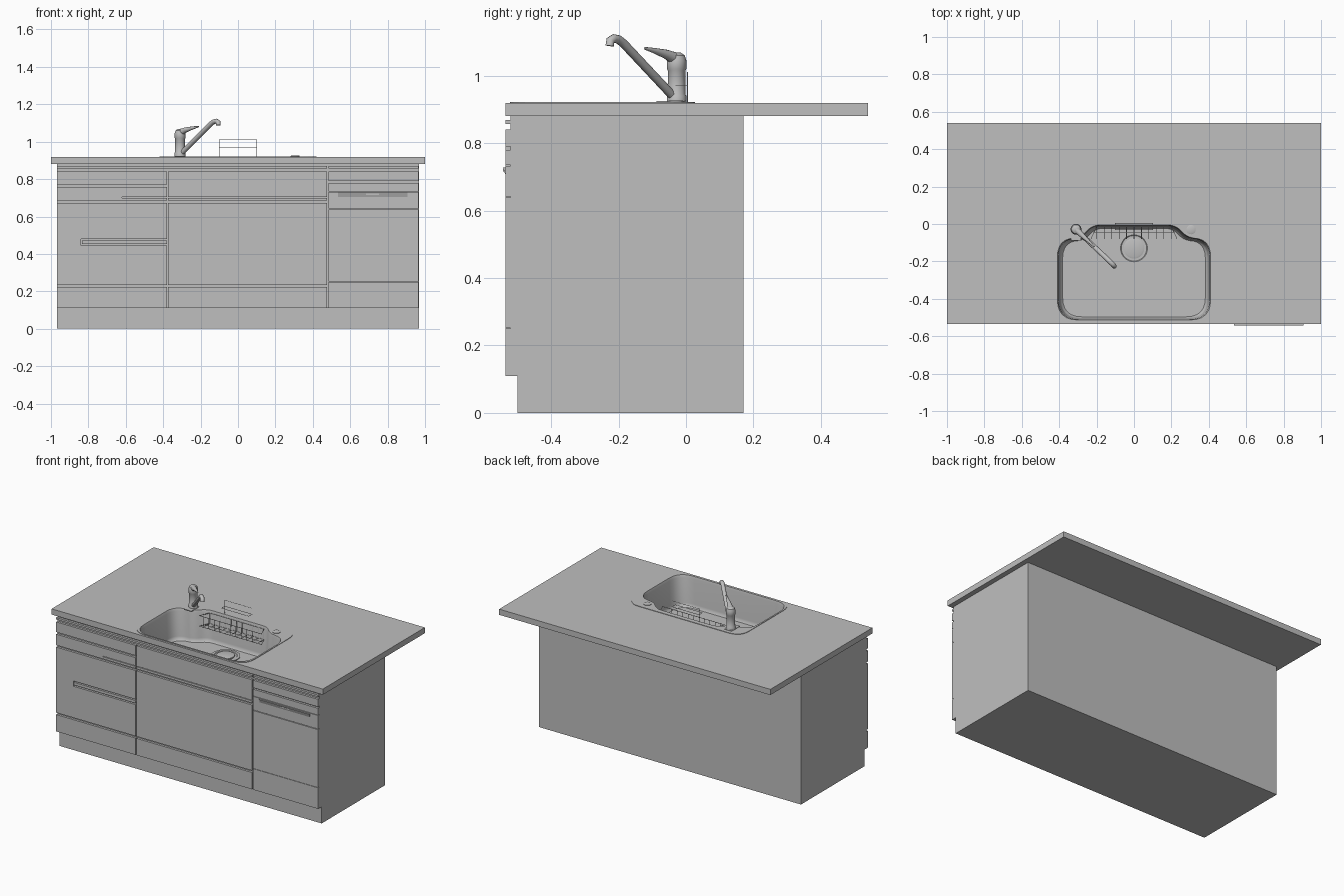
import bpy, bmesh, math
from mathutils import Vector

cube = bpy.data.objects.get("Cube")
if cube:
    bpy.data.objects.remove(cube, do_unlink=True)

grey = bpy.data.materials.new("light_grey")
grey.use_nodes = True
colour = (0.52, 0.52, 0.52, 1)
grey.diffuse_color = colour
grey.node_tree.nodes["Principled BSDF"].inputs["Base Color"].default_value = colour


def activate(obj):
    bpy.ops.object.select_all(action="DESELECT")
    obj.select_set(True)
    bpy.context.view_layer.objects.active = obj


def finish(name, bm, smooth=False):
    bmesh.ops.recalc_face_normals(bm, faces=bm.faces)
    mesh = bpy.data.meshes.new(name)
    bm.to_mesh(mesh)
    bm.free()
    mesh.materials.append(grey)
    obj = bpy.data.objects.new(name, mesh)
    bpy.context.collection.objects.link(obj)
    if smooth:
        activate(obj)
        bpy.ops.object.shade_smooth_by_angle(angle=math.radians(35))
    return obj


def loft(bm, loops, caps=(True, True)):
    rings = [[bm.verts.new(p) for p in loop] for loop in loops]
    n = len(rings[0])
    for a, b in zip(rings, rings[1:]):
        for i in range(n):
            j = (i + 1) % n
            bm.faces.new((a[i], a[j], b[j], b[i]))
    for ring, cap in zip((rings[0], rings[-1]), caps):
        if cap:
            bm.faces.new(ring)


def prism(name, outline, lo, hi, axis="z", smooth=False):
    place = (lambda p, t: (p[0], p[1], t)) if axis == "z" else (lambda p, t: (t, p[0], p[1]))
    bm = bmesh.new()
    loft(bm, [[place(p, t) for p in outline] for t in (lo, hi)])
    return finish(name, bm, smooth)


def box(name, x0, x1, y0, y1, z0, z1):
    return prism(name, [(x0, y0), (x1, y0), (x1, y1), (x0, y1)], z0, z1)


def lathe(name, cx, cy, profile, sides=24):
    angles = [math.tau * i / sides for i in range(sides)]
    bm = bmesh.new()
    loft(bm, [[(cx + r * math.cos(a), cy + r * math.sin(a), z) for a in angles] for r, z in profile])
    return finish(name, bm, True)


def rounded(corners, steps=6):
    """Outline with each (x, y, trim) corner replaced by a curve."""
    out = []
    n = len(corners)
    for i, (x, y, trim) in enumerate(corners):
        p = Vector((x, y))
        a = p + (Vector(corners[i - 1][:2]) - p).normalized() * trim
        b = p + (Vector(corners[(i + 1) % n][:2]) - p).normalized() * trim
        for k in range(steps + 1):
            t = k / steps
            out.append(tuple(a * (1 - t) ** 2 + p * 2 * t * (1 - t) + b * t * t))
    return out


def tubes(name, paths, radius, closed=False, scales=None, res=1):
    curve = bpy.data.curves.new(name, "CURVE")
    curve.dimensions = "3D"
    curve.bevel_depth = radius
    curve.bevel_resolution = res
    curve.use_fill_caps = True
    for path in paths:
        spline = curve.splines.new("POLY")
        spline.points.add(len(path) - 1)
        spline.use_cyclic_u = closed
        for i, p in enumerate(path):
            spline.points[i].co = (*p, 1)
            spline.points[i].radius = scales[i] if scales else 1
    curve.materials.append(grey)
    obj = bpy.data.objects.new(name, curve)
    bpy.context.collection.objects.link(obj)
    activate(obj)
    bpy.ops.object.convert(target="MESH")
    bpy.ops.object.shade_smooth_by_angle(angle=math.radians(50))
    return obj


# Cabinet with toe kick, worktop and sink rim
FRONT, BACK, TOP = -0.535, 0.17, 0.918
cabinet = prism("cabinet", [(-0.5, 0), (BACK, 0), (BACK, 0.88), (-0.52, 0.88),
                            (-0.52, 0.11), (-0.5, 0.11)], -0.967, 0.967, "x")
worktop = box("worktop", -1, 1, FRONT, 0.54, 0.88, TOP)
rim = prism("sink_rim", rounded([(-0.42, -0.522, 0.1), (0.42, -0.522, 0.1),
                                 (0.42, 0.026, 0.09), (-0.42, 0.026, 0.09)]), TOP, TOP + 0.003)

# Sink opening cut through the three parts
opening = rounded([(-0.41, -0.513, 0.11), (0.41, -0.513, 0.11), (0.41, -0.075, 0.1),
                   (0.29, -0.075, 0.04), (0.22, -0.005, 0.04), (-0.22, -0.005, 0.04),
                   (-0.29, -0.075, 0.04), (-0.41, -0.075, 0.1)])
cutter = prism("sink_cutter", opening, 0.69, 1.2)
cutter.hide_render = True
for part in (cabinet, worktop, rim):
    mod = part.modifiers.new("opening", "BOOLEAN")
    mod.operation = "DIFFERENCE"
    mod.solver = "EXACT"
    mod.object = cutter
    activate(part)
    bpy.ops.object.modifier_apply(modifier="opening")
bpy.data.objects.remove(cutter, do_unlink=True)

# Sink basin
MID = -0.27
bm = bmesh.new()
loft(bm, [[(x * s, MID + (y - MID) * s, z) for x, y in opening]
          for s, z in ((1, TOP + 0.003), (0.985, 0.905), (0.965, 0.74), (0.955, 0.725), (0.93, 0.715))],
     (False, True))
basin = finish("sink_basin", bm, True)
for poly in basin.data.polygons:
    if poly.normal.z < 0:
        basin.data.flip_normals()
        break

# Drain and deck cap
lathe("drain_ring", 0, -0.13, [(0.088, 0.714), (0.088, 0.72), (0.072, 0.72), (0.068, 0.717)], 32)
lathe("drain_cover", 0, -0.13, [(0.055, 0.716), (0.055, 0.724), (0.045, 0.727)], 32)
lathe("deck_cap", 0.305, -0.03, [(0.025, TOP), (0.025, TOP + 0.006), (0.02, TOP + 0.008)])

# Drawer and door fronts: x range, z range
L0, L1, M0, M1, R0, R1 = -0.967, -0.38, -0.373, 0.477, 0.484, 0.965
panels = [
    ("left_top_drawer", L0, L1, 0.772, 0.84),
    ("left_second_drawer_lower", L0, L1, 0.685, 0.7),
    ("left_second_drawer_upper", L0, L1, 0.704, 0.758),
    ("left_second_drawer_end", L0, -0.62, 0.7, 0.704),
    ("left_door_lower", L0, L1, 0.235, 0.445),
    ("left_door_upper", L0, L1, 0.48, 0.672),
    ("left_door_end", L0, -0.84, 0.445, 0.48),
    ("left_door_handle", -0.835, L1, 0.454, 0.472),
    ("middle_top_lower", M0, M1, 0.685, 0.7),
    ("middle_top_upper", M0, M1, 0.704, 0.84),
    ("middle_door", M0, M1, 0.235, 0.672),
    ("left_bottom_drawer", L0, L1, 0.11, 0.222),
    ("middle_bottom_drawer", M0, M1, 0.11, 0.222),
    ("right_top_strip", R0, R1, 0.79, 0.84),
    ("right_control_strip", R0, R1, 0.735, 0.78),
    ("dishwasher_upper", R0, R1, 0.642, 0.732),
    ("dishwasher_door", R0, R1, 0.252, 0.638),
    ("dishwasher_base", R0, R1, 0.11, 0.25),
    ("top_rail_left", L0, M1, 0.856, 0.869),
    ("top_rail_right", R0, R1, 0.856, 0.869),
]
for name, x0, x1, z0, z1 in panels:
    box(name, x0, x1, FRONT, -0.519, z0, z1)

# Dishwasher handle and latch
prism("dishwasher_handle", [(FRONT, 0.705), (FRONT, 0.728), (-0.543, 0.728)], 0.535, 0.905, "x")
box("dishwasher_latch", 0.685, 0.755, -0.542, FRONT, 0.716, 0.722)

# Mixer tap
TX, TY = -0.31, -0.028
box("tap_base", TX - 0.027, TX + 0.027, -0.088, 0.0, TOP, TOP + 0.006)
lathe("tap_body", TX, TY, [(0.029, TOP), (0.029, 0.94), (0.026, 0.945), (0.026, 1.015),
                           (0.029, 1.02), (0.029, 1.045), (0.024, 1.06), (0.012, 1.068)])
tubes("tap_spout", [[(-0.305, -0.035, 0.935), (-0.145, -0.185, 1.095), (-0.13, -0.2, 1.107),
                     (-0.115, -0.214, 1.11), (-0.106, -0.224, 1.104), (-0.105, -0.226, 1.088)]],
      0.013, res=4)
tubes("tap_lever", [[(TX, TY, 1.048), (-0.28, -0.058, 1.063), (-0.24, -0.095, 1.074),
                     (-0.212, -0.122, 1.081)]], 0.02, scales=[1, 0.7, 0.4, 0.2], res=4)

# Wire sponge holder standing on the deck
tubes("sponge_holder", [
    [(-0.1, 0.005, 0.92), (0.1, 0.005, 0.92), (0.1, 0.005, 1.01), (-0.1, 0.005, 1.01)],
    [(-0.1, 0.005, 0.97), (0.1, 0.005, 0.97), (0.1, -0.03, 0.97), (-0.1, -0.03, 0.97)]],
    0.0015, closed=True)

# Wire basket hanging in the rear of the basin
Y0, Y1, ZT, ZB = -0.08, -0.014, 0.905, 0.835
tubes("basket_rims", [[(-0.23, Y0, z), (0.23, Y0, z), (0.2, Y1, z), (-0.2, Y1, z)]
                      for z in (ZT, ZB)], 0.002, closed=True)
tubes("basket_wires", [[(x, Y0, ZT), (x, Y0, ZB), (x, Y1, ZB), (x, Y1, ZT)]
                       for x in [-0.2 + 0.04 * i for i in range(11)]]
      + [[(-0.21, -0.047, ZB), (0.21, -0.047, ZB)]], 0.0015)
